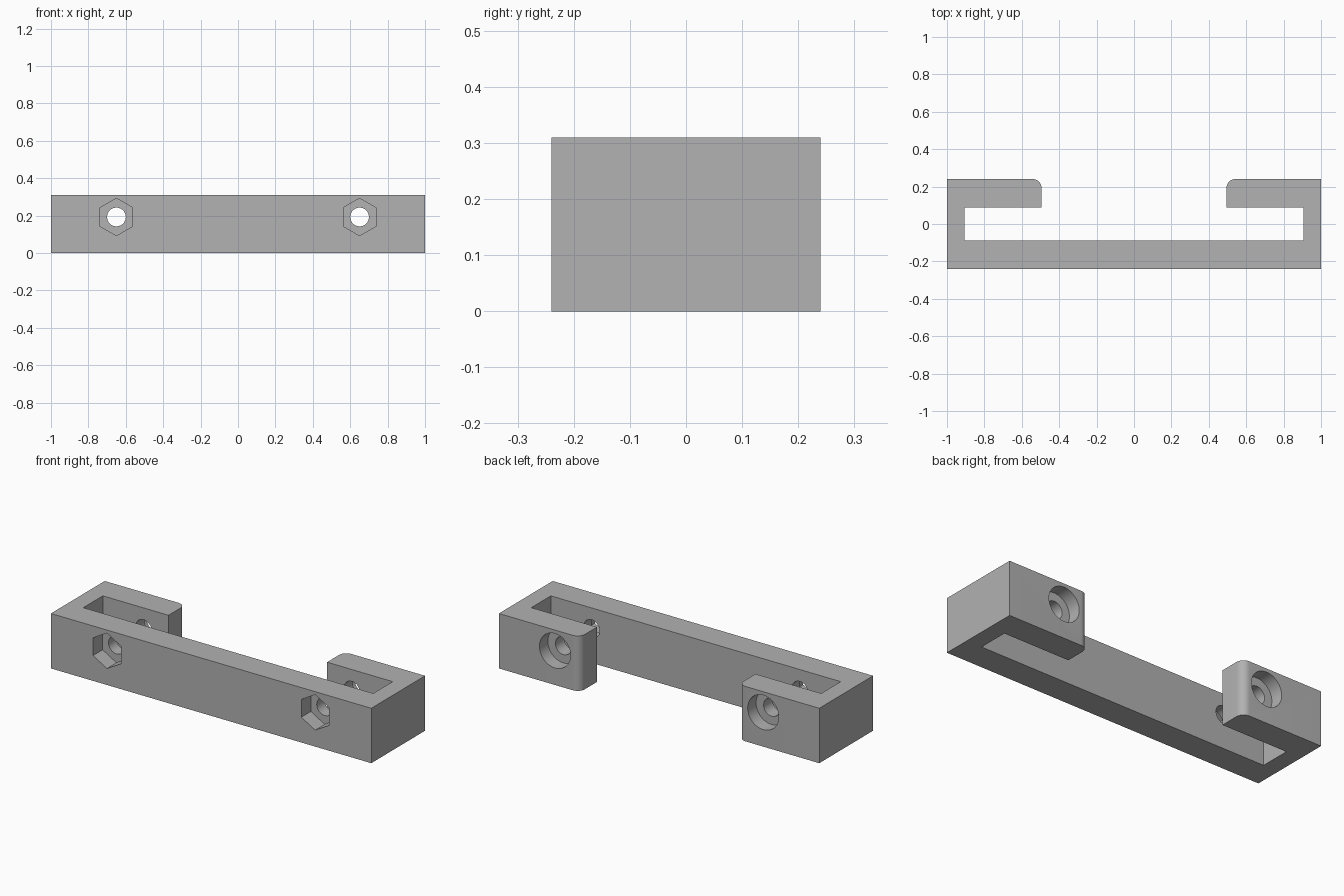
import bpy, bmesh, math
from mathutils import Matrix

if "Cube" in bpy.data.objects:
    bpy.data.objects.remove(bpy.data.objects["Cube"], do_unlink=True)

HEIGHT, DEPTH = 0.31, 0.24          # height and half depth of the bracket
INNER_X, INNER_Y, TIP_X = 0.905, 0.087, 0.495
FILLET = 0.045
BOLT_X, BOLT_Z = 0.65, 0.193

grey = bpy.data.materials.new("plain grey")
grey.use_nodes = True
grey.diffuse_color = (0.445, 0.445, 0.445, 1)
grey.node_tree.nodes["Principled BSDF"].inputs["Base Color"].default_value = grey.diffuse_color


def make_object(name, bm):
    bmesh.ops.recalc_face_normals(bm, faces=bm.faces[:])
    mesh = bpy.data.meshes.new(name)
    bm.to_mesh(mesh)
    bm.free()
    mesh.materials.append(grey)
    obj = bpy.data.objects.new(name, mesh)
    bpy.context.collection.objects.link(obj)
    return obj


def cutter(name, x, y0, y1, radius, sides):
    """Prism lying along y, used to cut bolt holes and recesses."""
    bm = bmesh.new()
    bmesh.ops.create_cone(bm, cap_ends=True, segments=sides, radius1=radius,
                          radius2=radius, depth=y1 - y0,
                          matrix=Matrix.Translation((x, (y0 + y1) / 2, BOLT_Z))
                          @ Matrix.Rotation(math.pi / 2, 4, "X"))
    obj = make_object(name, bm)
    obj.hide_render = True
    return obj


# C-shaped plan: front bar, two ends, two returning arms with rounded tips
half = [(1, -DEPTH), (1, DEPTH)]
half += [(TIP_X + FILLET - FILLET * math.sin(a), DEPTH - FILLET + FILLET * math.cos(a))
         for a in (math.pi / 2 * i / 10 for i in range(11))]
half += [(TIP_X, INNER_Y), (INNER_X, INNER_Y), (INNER_X, -INNER_Y)]
outline = half + [(-x, y) for x, y in reversed(half)]

bm = bmesh.new()
base = bm.faces.new([bm.verts.new((x, y, 0)) for x, y in outline])
top = bmesh.ops.extrude_face_region(bm, geom=[base])["geom"]
bmesh.ops.translate(bm, vec=(0, 0, HEIGHT),
                    verts=[v for v in top if isinstance(v, bmesh.types.BMVert)])
bracket = make_object("bracket", bm)

# Bolt holes through both walls, hex nut pockets in front, round recesses behind
cutters = []
for side in (-1, 1):
    x = side * BOLT_X
    cutters += [cutter("bolt_hole", x, -0.4, 0.4, 0.05, 48),
                cutter("nut_pocket", x, -0.4, -DEPTH + 0.085, 0.1, 6),
                cutter("head_recess", x, DEPTH - 0.075, 0.4, 0.097, 48)]

bpy.ops.object.select_all(action="DESELECT")
bpy.context.view_layer.objects.active = bracket
bracket.select_set(True)
for tool in cutters:
    cut = bracket.modifiers.new(tool.name, "BOOLEAN")
    cut.operation, cut.solver, cut.object = "DIFFERENCE", "EXACT", tool
    bpy.ops.object.modifier_apply(modifier=cut.name)
    bpy.data.objects.remove(tool, do_unlink=True)

bpy.ops.object.shade_smooth_by_angle(angle=math.radians(30))
